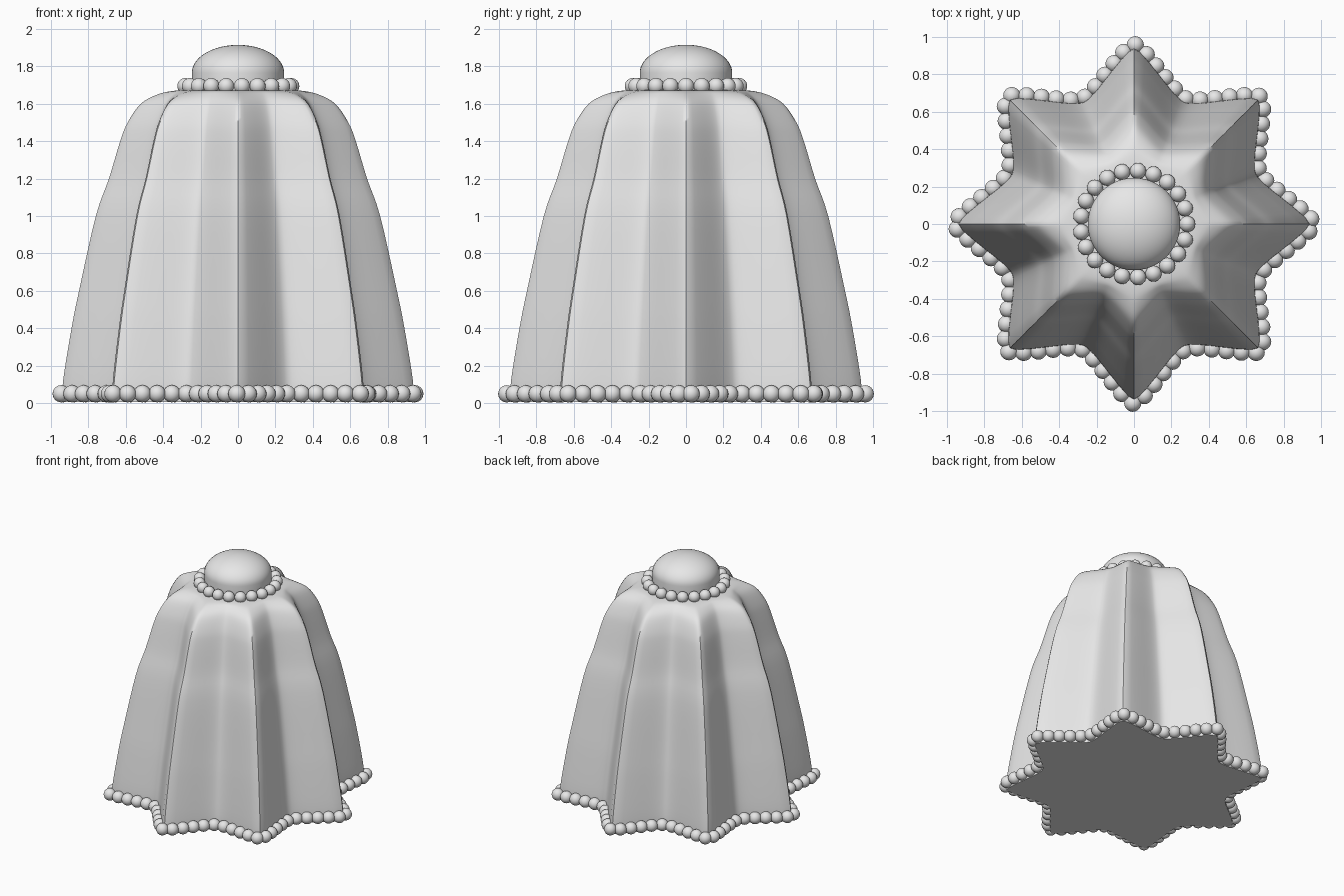
import bpy, bmesh, math
from mathutils import Matrix, Vector

cube = bpy.data.objects.get("Cube")
if cube:
    bpy.data.objects.remove(cube, do_unlink=True)

POINTS = 8          # star points
SEGS = 24           # segments between neighbouring points

grey = bpy.data.materials.new("plain grey")
grey.use_nodes = True
grey.diffuse_color = (0.8, 0.8, 0.8, 1)
grey.node_tree.nodes["Principled BSDF"].inputs["Base Color"].default_value = (0.8, 0.8, 0.8, 1)


def finish(bm, name, angle):
    """Turn a bmesh into a smooth-shaded object."""
    bmesh.ops.recalc_face_normals(bm, faces=bm.faces)
    mesh = bpy.data.meshes.new(name)
    bm.to_mesh(mesh)
    bm.free()
    mesh.materials.append(grey)
    obj = bpy.data.objects.new(name, mesh)
    bpy.context.collection.objects.link(obj)
    bpy.ops.object.select_all(action='DESELECT')
    obj.select_set(True)
    bpy.context.view_layer.objects.active = obj
    bpy.ops.object.shade_smooth_by_angle(angle=math.radians(angle))
    return obj


def smooth_path(pts, steps):
    """Catmull-Rom curve through the points."""
    pts = [Vector(p) for p in pts]
    ext = [2 * pts[0] - pts[1]] + pts + [2 * pts[-1] - pts[-2]]
    out = []
    for a, b, c, d in zip(ext, ext[1:], ext[2:], ext[3:]):
        for k in range(steps):
            t = k / steps
            out.append(0.5 * (2 * b + (c - a) * t + (2 * a - 5 * b + 4 * c - d) * t ** 2
                              + (3 * b - a - 3 * c + d) * t ** 3))
    return out + [pts[-1]]


def star(radius, ratio, z):
    """Star outline with crisp points and rounded valleys."""
    soft = 0.05
    full = math.hypot(1, soft) - soft
    ring = []
    for i in range(POINTS * SEGS):
        u = (i % SEGS) / SEGS * 2
        u = min(u, 2 - u)                       # 0 at a point, 1 in a valley
        f = (1 - (math.hypot(u, soft) - soft) / full) ** 1.6
        r = radius * (ratio + (1 - ratio) * f)
        a = math.tau * i / (POINTS * SEGS)
        ring.append(Vector((r * math.cos(a), r * math.sin(a), z)))
    return ring


def loft(rings, name, angle):
    """Skin closed rings and cap both ends."""
    bm = bmesh.new()
    loops = [[bm.verts.new(p) for p in ring] for ring in rings]
    n = len(loops[0])
    for lo, hi in zip(loops, loops[1:]):
        for i in range(n):
            j = (i + 1) % n
            bm.faces.new((lo[i], lo[j], hi[j], hi[i]))
    bm.faces.new(loops[0][::-1])
    bm.faces.new(loops[-1])
    return finish(bm, name, angle)


def beads(centres, radius, name):
    bm = bmesh.new()
    for c in centres:
        bmesh.ops.create_uvsphere(bm, u_segments=20, v_segments=12, radius=radius,
                                  matrix=Matrix.Translation(c))
    return finish(bm, name, 60)


def spread(ring, spacing):
    """Evenly spaced points along a closed ring."""
    closed = ring + [ring[0]]
    lengths = [(b - a).length for a, b in zip(closed, closed[1:])]
    count = round(sum(lengths) / spacing)
    step = sum(lengths) / count
    out, travelled, target = [], 0, step * 0.4
    for a, b, length in zip(closed, closed[1:], lengths):
        while len(out) < count and target <= travelled + length:
            out.append(a.lerp(b, (target - travelled) / length))
            target += step
        travelled += length
    return out


# Fluted cake body: point radius, valley ratio, height
profile = [(0.938, 0.75, 0.005), (0.935, 0.12 + 0.63, 0.12), (0.89, 0.75, 0.4),
           (0.85, 0.75, 0.6), (0.76, 0.755, 1.0), (0.69, 0.76, 1.2),
           (0.63, 0.77, 1.4), (0.59, 0.78, 1.5), (0.52, 0.8, 1.6),
           (0.43, 0.86, 1.65), (0.34, 0.95, 1.67), (0.2, 1, 1.675)]
loft([star(*p) for p in smooth_path(profile, 4)], "fluted_body", 50)

# Beads around the foot
beads(spread(star(0.962, 0.752, 0.05), 0.079), 0.046, "base_beads")

# Beads around the knob
RING = 21
beads([Vector((0.285 * math.cos(math.tau * i / RING), 0.285 * math.sin(math.tau * i / RING), 1.695))
       for i in range(RING)], 0.043, "top_beads")

# Domed knob: short straight wall, then a flattened dome
wall = [(0.245, 1.65), (0.247, 1.7)]
dome = [(0.247 * math.cos(t), 1.765 + 0.15 * math.sin(t))
        for t in (math.pi / 2 * k / 16 for k in range(16))]
SIDES = 48
loft([[Vector((r * math.cos(math.tau * i / SIDES), r * math.sin(math.tau * i / SIDES), z))
       for i in range(SIDES)] for r, z in wall + dome + [(0.004, 1.915)]], "top_knob", 50)
